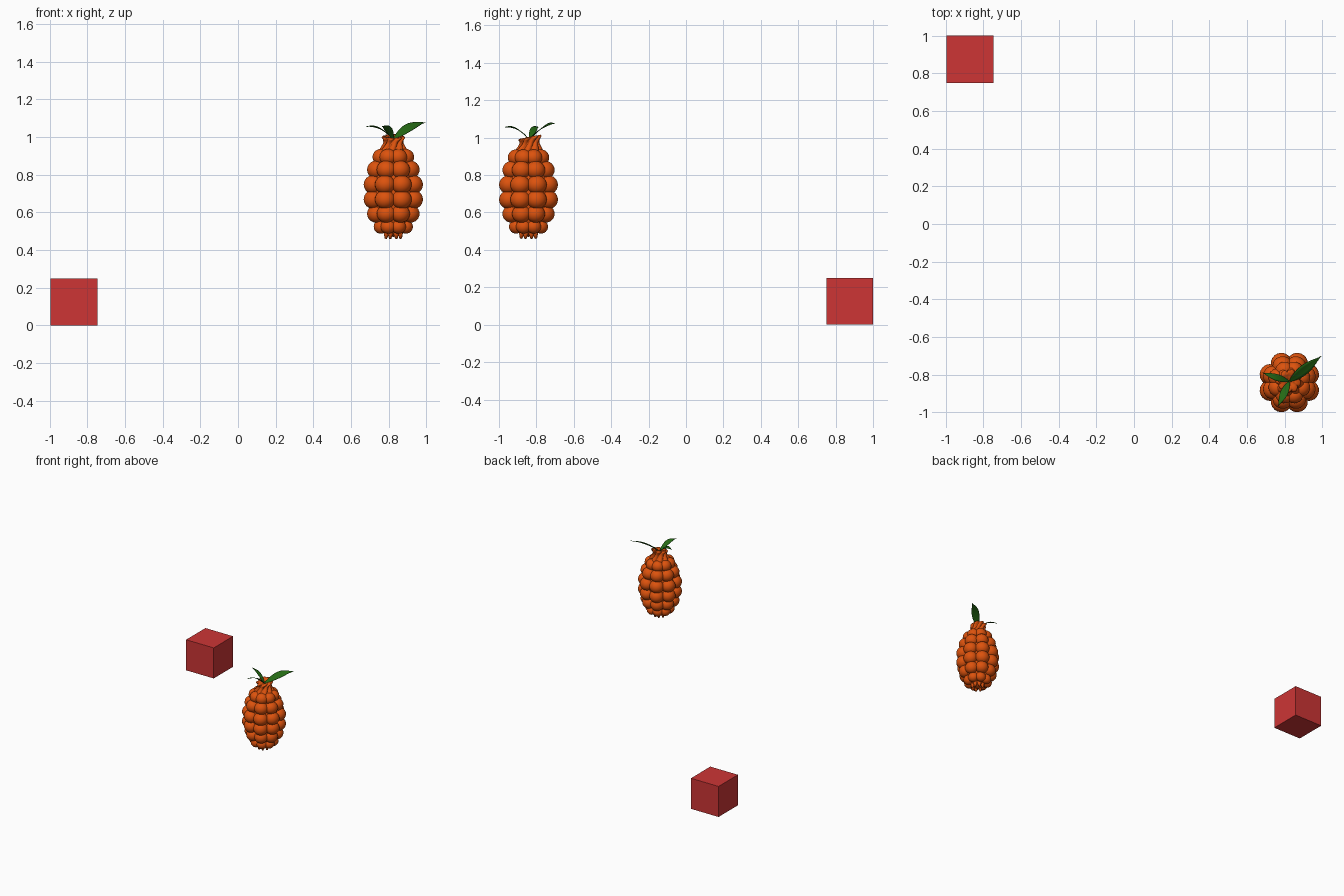
import bpy, bmesh, math
from mathutils import Vector, Matrix

if "Cube" in bpy.data.objects:
    bpy.data.objects.remove(bpy.data.objects["Cube"])

CX, CY = 0.825, -0.842


def material(name, rgb):
    m = bpy.data.materials.new(name)
    m.diffuse_color = (*rgb, 1)
    m.use_nodes = True
    m.node_tree.nodes["Principled BSDF"].inputs["Base Color"].default_value = m.diffuse_color
    return m


def finish(name, bm, mat, smooth=True):
    bmesh.ops.recalc_face_normals(bm, faces=bm.faces)
    for f in bm.faces:
        f.smooth = smooth
    me = bpy.data.meshes.new(name)
    bm.to_mesh(me)
    bm.free()
    me.materials.append(mat)
    ob = bpy.data.objects.new(name, me)
    bpy.context.collection.objects.link(ob)
    return ob


red = material("red", (0.61, 0.036, 0.036))
orange = material("orange", (0.72, 0.085, 0.004))
green = material("green", (0.018, 0.14, 0.007))

# Plain cube
bm = bmesh.new()
bmesh.ops.create_cube(bm, size=0.25, matrix=Matrix.Translation((-0.870, 0.875, 0.125)))
finish("cube", bm, red, False)

# Fruit body: rows of eight round drupelets (height, outer radius, drupelet radius)
rows = [(0.524, 0.104, 0.037), (0.593, 0.139, 0.047), (0.669, 0.157, 0.050),
        (0.748, 0.157, 0.050), (0.827, 0.139, 0.048), (0.894, 0.110, 0.043)]
bm = bmesh.new()
for z, outer, r in rows:
    ring = (outer - r) / math.cos(math.pi / 8)
    for k in range(8):
        a = math.pi / 8 + k * math.pi / 4
        mat = (Matrix.Translation((CX, CY, z)) @ Matrix.Rotation(a, 4, 'Z')
               @ Matrix.Translation((ring, 0, 0)) @ Matrix.Diagonal((r, r * 1.08, r, 1)))
        bmesh.ops.create_uvsphere(bm, u_segments=20, v_segments=12, radius=1, matrix=mat)
finish("drupelets", bm, orange)

# Solid core filling the gaps between drupelets
bm = bmesh.new()
bmesh.ops.create_uvsphere(bm, u_segments=32, v_segments=16, radius=1,
                          matrix=Matrix.Translation((CX, CY, 0.71)) @ Matrix.Diagonal((0.118, 0.118, 0.24, 1)))
finish("core", bm, orange)

# Small pointed lobes under the fruit
bm = bmesh.new()
for k in range(8):
    a = math.pi / 8 + k * math.pi / 4
    mat = (Matrix.Translation((CX, CY, 0.484)) @ Matrix.Rotation(a, 4, 'Z')
           @ Matrix.Translation((0.040, 0, 0)) @ Matrix.Rotation(math.radians(-8), 4, 'Y'))
    bmesh.ops.create_cone(bm, cap_ends=True, segments=12, radius1=0.006, radius2=0.021,
                          depth=0.048, matrix=mat)
finish("bottom_lobes", bm, orange)

# Twisted, ribbed neck with a slightly tilted rim
profile = [(0.900, 0.100), (0.925, 0.080), (0.945, 0.066), (0.962, 0.056), (0.976, 0.053),
           (0.988, 0.058), (0.998, 0.063), (1.005, 0.056), (1.002, 0.035), (0.990, 0.012)]
bm = bmesh.new()
N = 64
loops = []
for i, (z, r) in enumerate(profile):
    twist = i * 0.16
    loop = []
    for j in range(N):
        a = 2 * math.pi * j / N + twist
        rr = r * (0.76 + 0.26 * abs(math.sin(4 * (a - twist))) ** 0.7)
        tilt = 0.25 * rr * math.sin(a) * i / 9
        loop.append(bm.verts.new((CX + rr * math.cos(a), CY + rr * math.sin(a) + 0.0012 * i, z + tilt)))
    loops.append(loop)
for lo, hi in zip(loops, loops[1:]):
    for j in range(N):
        k = (j + 1) % N
        bm.faces.new((lo[j], lo[k], hi[k], hi[j]))
bm.faces.new(loops[-1])
finish("twisted_neck", bm, orange)


# Three arching leaves, rolled about their length
def leaf(name, tip, arch, width, roll):
    base, tip = Vector((CX, CY + 0.005, 0.985)), Vector(tip)
    mid = (base + tip) / 2
    mid.z = arch
    d = tip - base
    side = Vector((-d.y, d.x, 0)).normalized()
    bm = bmesh.new()
    strips = []
    for i in range(15):
        t = i / 14
        p = base * (1 - t) ** 2 + mid * 2 * t * (1 - t) + tip * t * t
        w = width * (0.12 + 0.88 * math.sin(math.pi * t ** 0.9)) * (1 - t ** 6) + 0.0004
        strips.append([bm.verts.new(p + side * w * s + Vector((0, 0, w * (roll * s + 0.1 * abs(s)))))
                       for s in (-1, -0.5, 0, 0.5, 1)])
    for a, b in zip(strips, strips[1:]):
        for j in range(4):
            bm.faces.new((a[j], a[j + 1], b[j + 1], b[j]))
    ob = finish(name, bm, green)
    sol = ob.modifiers.new("thickness", 'SOLIDIFY')
    sol.thickness = 0.003
    sol.offset = 0


leaf("leaf_large", (0.995, -0.702, 1.077), 1.070, 0.026, 0.6)
leaf("leaf_left", (0.682, -0.790, 1.056), 1.068, 0.017, 0.3)
leaf("leaf_front", (0.765, -0.968, 1.056), 1.068, 0.020, 0.3)
